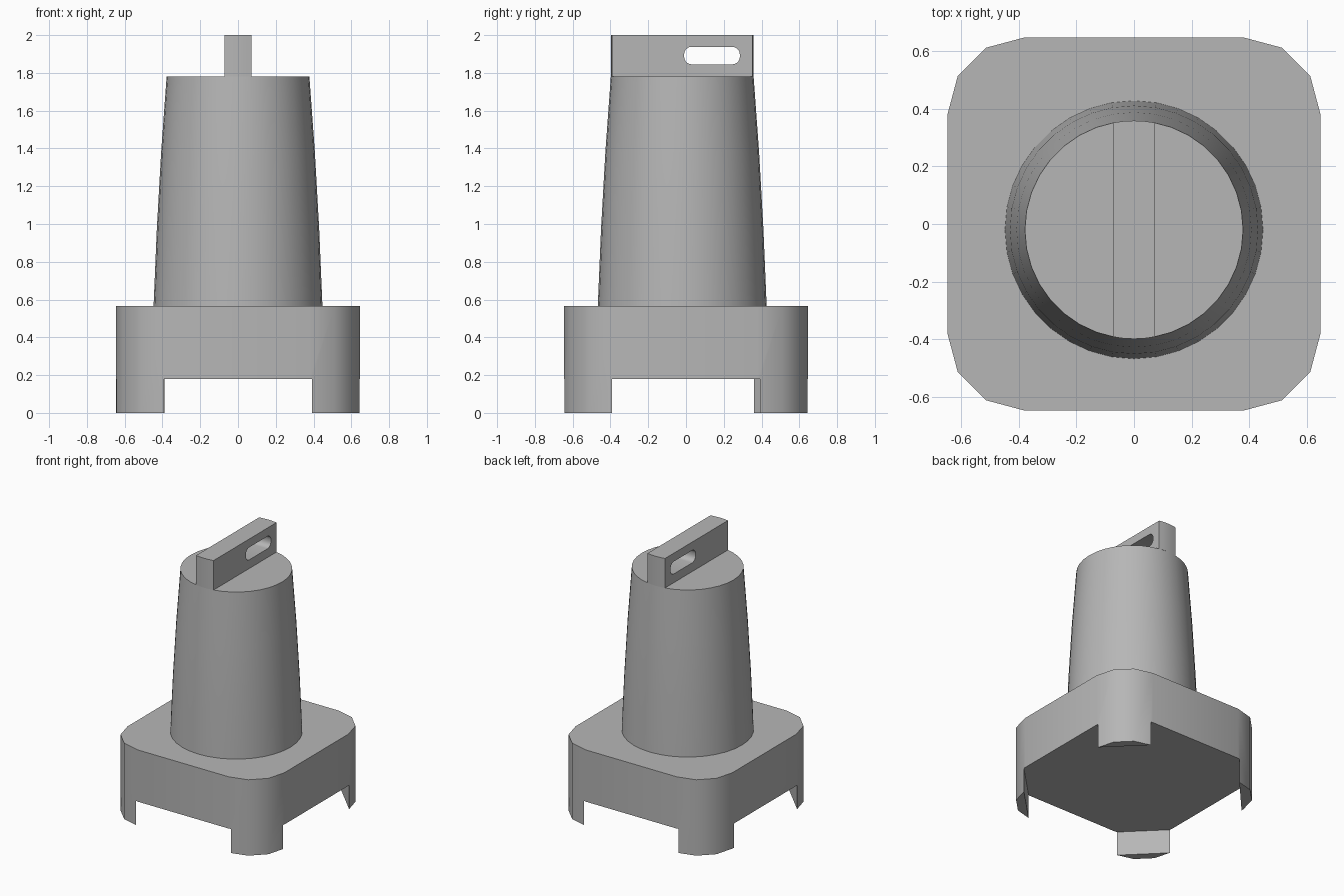
import bpy, bmesh, math

cube = bpy.data.objects.get("Cube")
if cube:
    bpy.data.objects.remove(cube, do_unlink=True)

grey = bpy.data.materials.new("plain grey")
grey.use_nodes = True
grey.diffuse_color = (0.47, 0.47, 0.47, 1)
grey.node_tree.nodes["Principled BSDF"].inputs["Base Color"].default_value = grey.diffuse_color


def add_object(name, bm):
    bmesh.ops.recalc_face_normals(bm, faces=bm.faces)
    mesh = bpy.data.meshes.new(name)
    bm.to_mesh(mesh)
    bm.free()
    mesh.materials.append(grey)
    obj = bpy.data.objects.new(name, mesh)
    bpy.context.collection.objects.link(obj)
    return obj


def prism(name, outline, vector):
    """Extrude a closed outline of 3D points along a vector."""
    bm = bmesh.new()
    face = bm.faces.new([bm.verts.new(p) for p in outline])
    top = bmesh.ops.extrude_face_region(bm, geom=[face])["geom"]
    bmesh.ops.translate(bm, vec=vector, verts=[v for v in top if isinstance(v, bmesh.types.BMVert)])
    return add_object(name, bm)


def cut(target, cutter):
    """Subtract the cutter, apply the result and discard the cutter."""
    mod = target.modifiers.new("cut", "BOOLEAN")
    mod.operation = "DIFFERENCE"
    mod.solver = "EXACT"
    mod.object = cutter
    bpy.context.view_layer.objects.active = target
    bpy.ops.object.modifier_apply(modifier=mod.name)
    bpy.data.objects.remove(cutter, do_unlink=True)


def arc(cx, cy, r, start, end, steps):
    return [(cx + r * math.cos(a), cy + r * math.sin(a))
            for a in (math.radians(start + (end - start) * i / steps) for i in range(steps + 1))]


def rounded_box(x0, x1, y0, y1, r, steps):
    centres = [(x1 - r, y1 - r), (x0 + r, y1 - r), (x0 + r, y0 + r), (x1 - r, y0 + r)]
    return [p for i, (x, y) in enumerate(centres) for p in arc(x, y, r, 90 * i, 90 * i + 90, steps)]


# Rounded square base, undercut so that a foot remains at each corner
H = 0.647
base = prism("base", [(x, y, 0) for x, y in rounded_box(-H, H, -H, H, 0.27, 3)], (0, 0, 0.566))
inner, outer = 0.387, 0.9
corners = [(1, 1, inner), (-1, 1, 0.36), (-1, -1, inner), (1, -1, inner)]
undercut = []
for sx, sy, side in corners:
    foot = [(sx * outer, sy * side), (sx * H, sy * side), (sx * inner, sy * H), (sx * inner, sy * outer)]
    undercut += foot if sx * sy > 0 else foot[::-1]
cut(base, prism("undercut", [(x, y, -0.1) for x, y in undercut], (0, 0, 0.28)))

# Tapered round body, set slightly towards the front
CY, SIDES, TOP_R = -0.02, 36, 0.378
bm = bmesh.new()
rings = []
for r, z in [(0.447, 0.566), (0.43, 0.97), (0.407, 1.38), (TOP_R, 1.78)]:
    rings.append([bm.verts.new((x, y, z)) for x, y in arc(0, CY, r, 0, 360, SIDES)[:-1]])
for low, high in zip(rings, rings[1:]):
    for i in range(SIDES):
        j = (i + 1) % SIDES
        bm.faces.new((low[i], low[j], high[j], high[i]))
bm.faces.new(rings[0])
bm.faces.new(rings[-1])
body = add_object("body", bm)

# Upright bar across the top, its ends following the body's rim
half = math.degrees(math.asin(0.072 / TOP_R))
ends = arc(0, CY, TOP_R, 90 - half, 90 + half, 4) + arc(0, CY, TOP_R, 270 - half, 270 + half, 4)
handle = prism("handle", [(x, y, 1.78) for x, y in ends], (0, 0, 0.22))
slot = rounded_box(-0.01, 0.285, 1.845, 1.938, 0.04, 5)
cut(handle, prism("slot", [(-0.2, y, z) for y, z in slot], (0.4, 0, 0)))

# Smooth curved walls, crisp edges
for obj in (base, body, handle):
    bpy.ops.object.select_all(action="DESELECT")
    obj.select_set(True)
    bpy.context.view_layer.objects.active = obj
    bpy.ops.object.shade_smooth_by_angle(angle=math.radians(35))
